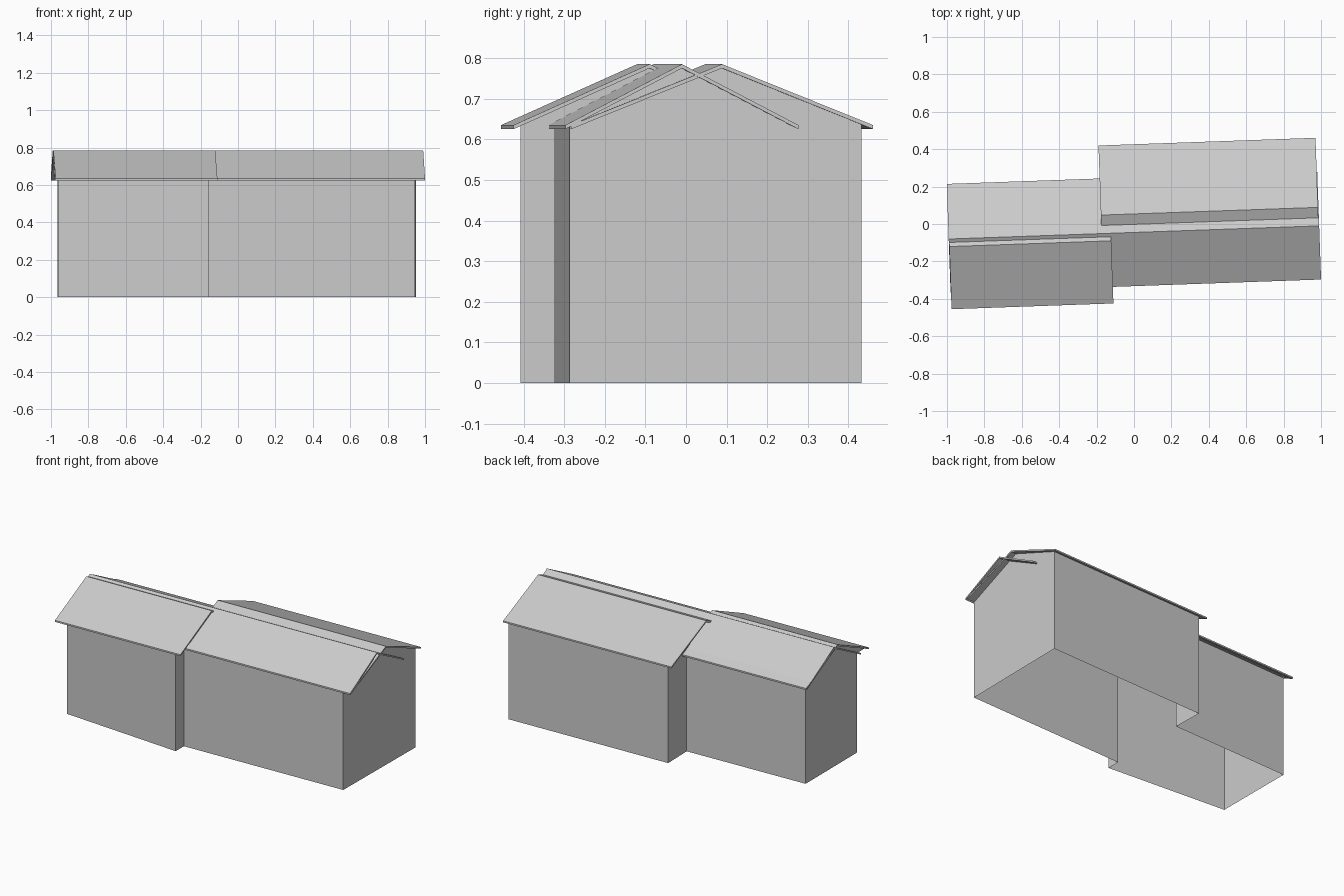
import bpy
import math
from mathutils import Vector

cube = bpy.data.objects.get("Cube")
if cube:
    bpy.data.objects.remove(cube, do_unlink=True)

# One plain grey for walls and roofs
grey = bpy.data.materials.new("plain grey")
grey.use_nodes = True
COLOUR = (0.6, 0.6, 0.6, 1)
grey.diffuse_color = COLOUR
grey.node_tree.nodes["Principled BSDF"].inputs["Base Color"].default_value = COLOUR

TURN = math.radians(2.03)      # the building sits slightly turned on its plot
ALONG = Vector((math.cos(TURN), math.sin(TURN)))
ACROSS = Vector((-ALONG.y, ALONG.x))
WALL_TOP, EAVE, RIDGE, THICK = 0.636, 0.625, 0.775, 0.01


def make(name, verts, faces):
    mesh = bpy.data.meshes.new(name)
    mesh.from_pydata(verts, [], faces)
    mesh.materials.append(grey)
    obj = bpy.data.objects.new(name, mesh)
    bpy.context.collection.objects.link(obj)
    return obj


def roof(name, start, end, ridge, half):
    """Thin folded gable roof, extruded along the turned axis."""
    profile = [(-half, EAVE), (0, RIDGE), (half, EAVE),
               (half, EAVE + THICK), (0, RIDGE + THICK), (-half, EAVE + THICK)]
    verts = [(*(ALONG * u + ACROSS * (ridge + v)), z)
             for u in (start, end) for v, z in profile]
    n = len(profile)
    faces = [(i, i + n, (i + 1) % n + n, (i + 1) % n) for i in range(n)]
    faces += [(0, 1, 4, 5), (1, 2, 3, 4), (11, 10, 7, 6), (10, 9, 8, 7)]
    make(name, verts, faces)


def gable(name, p, q, ridge, half):
    """Triangle above the wall line p-q, closing one end of a roof."""
    p, q = Vector(p), Vector(q)
    a, b = p.dot(ACROSS), q.dot(ACROSS)
    apex = RIDGE + THICK / 2
    base = half * (apex - WALL_TOP) / (RIDGE - EAVE)
    side = base if b > a else -base
    verts = [(*p.lerp(q, (v - a) / (b - a)), z) for v, z in
             ((ridge - side, WALL_TOP), (ridge + side, WALL_TOP), (ridge, apex))]
    make(name, verts, [(0, 1, 2)])


# Outer walls, open above and below
plan = [(-0.963, -0.35), (-0.155, -0.408), (-0.155, -0.325), (0.945, -0.287),
        (0.953, 0.432), (-0.15, 0.394), (-0.145, 0.2), (-0.965, 0.17)]
n = len(plan)
make("outer_walls",
     [(x, y, z) for z in (0, WALL_TOP) for x, y in plan],
     [(i, (i + 1) % n, (i + 1) % n + n, i + n) for i in range(n)])

# Three overlapping gable roofs: start, end, ridge offset, half width
long_roof = (-0.993, 0.989, -0.045, 0.287)
front_roof = (-0.991, -0.125, -0.0855, 0.335)
back_roof = (-0.175, 0.986, 0.054, 0.372)
roof("long_roof", *long_roof)
roof("front_roof", *front_roof)
roof("back_roof", *back_roof)

# Gable ends, each in line with the wall below
gable("long_gable_left", plan[3], plan[4], *long_roof[2:])
gable("long_gable_right", plan[7], plan[0], *long_roof[2:])
gable("front_gable_left", plan[1], plan[2], *front_roof[2:])
gable("front_gable_right", plan[7], plan[0], *front_roof[2:])
gable("back_gable_left", plan[3], plan[4], *back_roof[2:])
gable("back_gable_right", plan[5], plan[6], *back_roof[2:])
